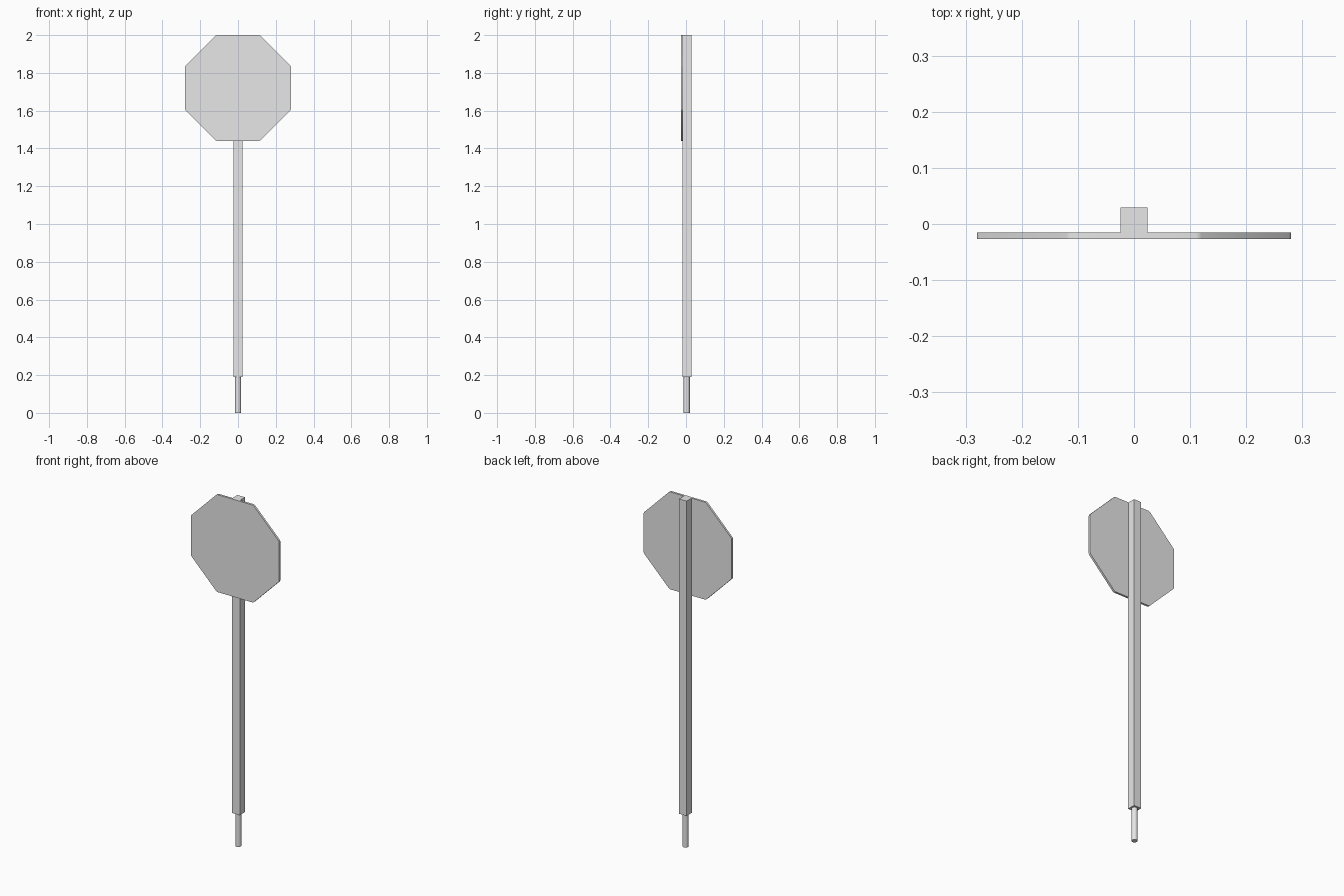
import bpy, bmesh, math

if "Cube" in bpy.data.objects:
    bpy.data.objects.remove(bpy.data.objects["Cube"])

grey = bpy.data.materials.new("light grey")
grey.diffuse_color = (0.8, 0.8, 0.8, 1)
grey.use_nodes = True
grey.node_tree.nodes["Principled BSDF"].inputs["Base Color"].default_value = grey.diffuse_color


def finish(obj, name):
    obj.name = name
    obj.data.name = name
    obj.data.materials.append(grey)
    return obj


def smooth(obj):
    bpy.ops.object.select_all(action='DESELECT')
    obj.select_set(True)
    bpy.context.view_layer.objects.active = obj
    bpy.ops.object.shade_smooth_by_angle(angle=math.radians(30))


# Octagonal sign plate with slightly softened corners
half, front, back, mid_z = 0.28, -0.027, -0.015, 1.72
radius = half / math.cos(math.pi / 8)
bm = bmesh.new()
corners = []
for i in range(8):
    a = math.pi / 8 + i * math.pi / 4
    corners.append(bm.verts.new((radius * math.cos(a), front, mid_z + radius * math.sin(a))))
face = bm.faces.new(corners)
ext = bmesh.ops.extrude_face_region(bm, geom=[face])
moved = [v for v in ext["geom"] if isinstance(v, bmesh.types.BMVert)]
bmesh.ops.translate(bm, verts=moved, vec=(0, back - front, 0))
upright = [e for e in bm.edges if abs(e.verts[0].co.y - e.verts[1].co.y) > 0.005]
bmesh.ops.bevel(bm, geom=upright, offset=0.006, segments=2, profile=0.5, affect='EDGES')
bmesh.ops.recalc_face_normals(bm, faces=bm.faces)
mesh = bpy.data.meshes.new("sign_plate")
bm.to_mesh(mesh)
bm.free()
plate = bpy.data.objects.new("sign_plate", mesh)
bpy.context.collection.objects.link(plate)
finish(plate, "sign_plate")
smooth(plate)

# Square post, running up behind the plate to its top edge
post_bottom, post_back, post_front = 0.19, 0.029, -0.018
bpy.ops.mesh.primitive_cube_add(size=1, location=(0, (post_back + post_front) / 2, (2 + post_bottom) / 2))
post = finish(bpy.context.object, "post")
post.scale = (0.048, post_back - post_front, 2 - post_bottom)

# Round peg at the foot
bpy.ops.mesh.primitive_cylinder_add(vertices=16, radius=0.016, depth=0.2, location=(0, 0.004, 0.1))
peg = finish(bpy.context.object, "ground_peg")
smooth(peg)
